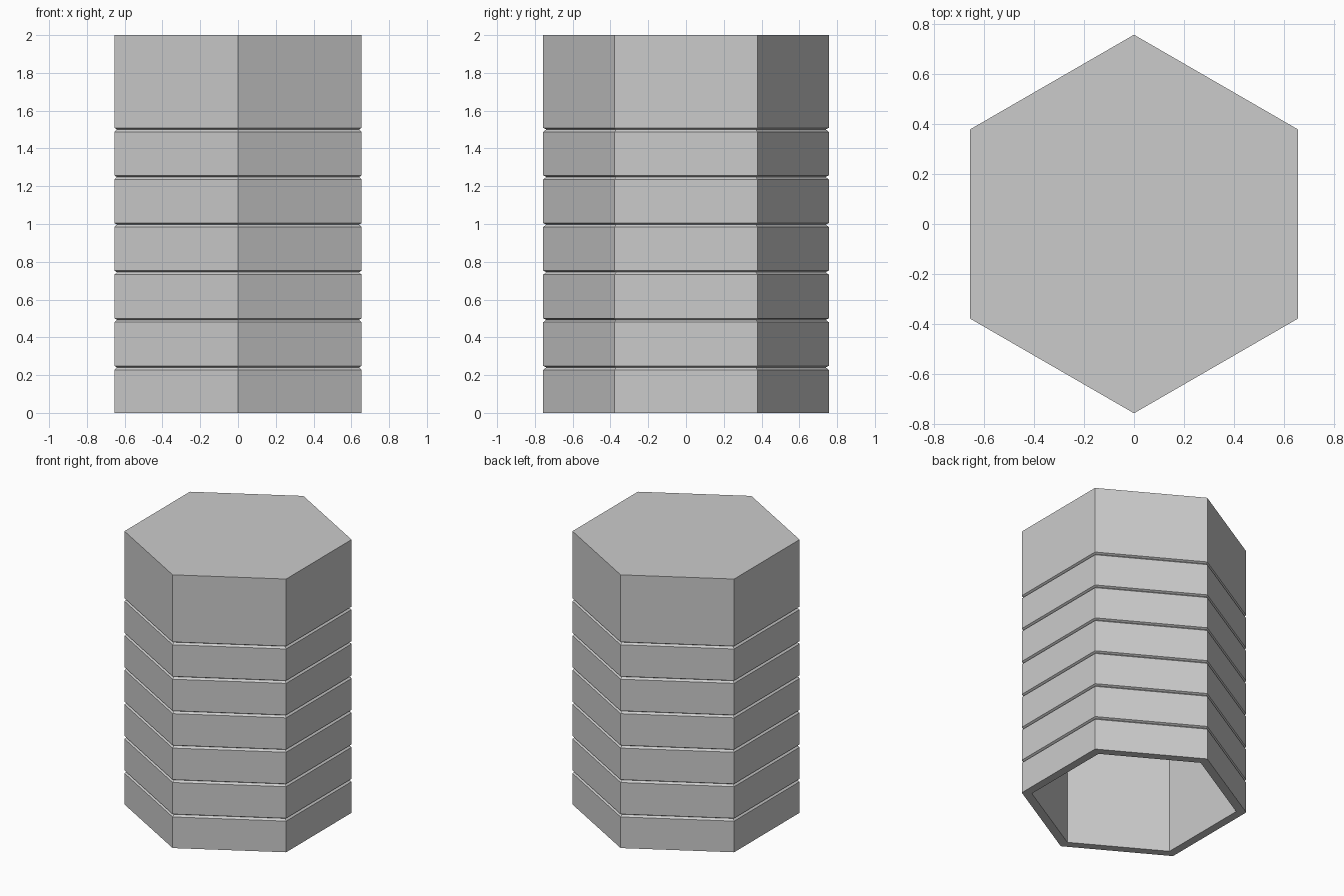
import bpy, bmesh, math

if "Cube" in bpy.data.objects:
    bpy.data.objects.remove(bpy.data.objects["Cube"], do_unlink=True)

SIDES = 6
HEIGHT = 2.0
OUTER = 0.756       # corner radius
INNER = 0.688       # bore corner radius
GROOVE = 0.740      # corner radius at groove bottom
PITCH = 0.252
TOP_GROOVE = 1.501

grey = bpy.data.materials.new("plain grey")
grey.use_nodes = True
colour = (0.6, 0.6, 0.6, 1.0)
grey.diffuse_color = colour
grey.node_tree.nodes["Principled BSDF"].inputs["Base Color"].default_value = colour

# Profile from the closed end of the bore, down, and up the grooved outside
profile = [(INNER, HEIGHT - 0.06), (INNER, 0), (OUTER, 0)]
for i in reversed(range(6)):
    z = TOP_GROOVE - i * PITCH
    profile += [(OUTER, z - 0.013), (GROOVE, z), (OUTER, z + 0.008)]
profile.append((OUTER, HEIGHT))

# Skin hexagonal rings along the profile
bm = bmesh.new()
rings = []
for radius, z in profile:
    ring = []
    for k in range(SIDES):
        angle = math.pi / 2 + k * math.tau / SIDES
        ring.append(bm.verts.new((radius * math.cos(angle), radius * math.sin(angle), z)))
    rings.append(ring)
for low, high in zip(rings, rings[1:]):
    for k in range(SIDES):
        n = (k + 1) % SIDES
        bm.faces.new((low[k], low[n], high[n], high[k]))

# Bore ceiling and flat top
bm.faces.new(rings[0][::-1])
bm.faces.new(rings[-1])
bmesh.ops.recalc_face_normals(bm, faces=bm.faces)

mesh = bpy.data.meshes.new("grooved_hexagonal_cap")
bm.to_mesh(mesh)
bm.free()
mesh.materials.append(grey)
cap = bpy.data.objects.new("grooved_hexagonal_cap", mesh)
bpy.context.collection.objects.link(cap)
